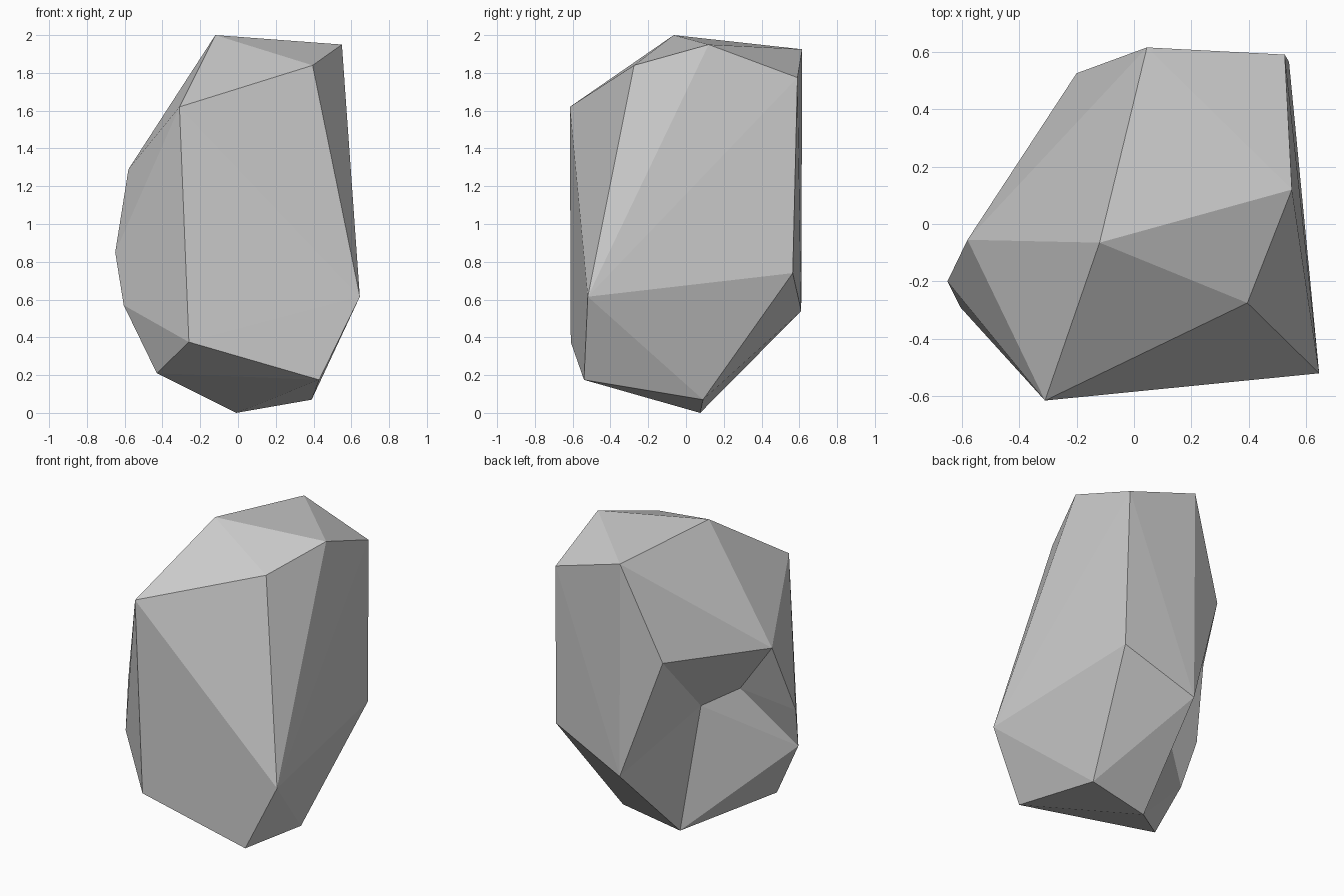
import bpy
import bmesh
from mathutils import Vector

cube = bpy.data.objects.get("Cube")
if cube:
    bpy.data.objects.remove(cube, do_unlink=True)

# Stone colour
stone = bpy.data.materials.new("light grey stone")
stone.use_nodes = True
grey = (0.6, 0.6, 0.6, 1)
stone.diffuse_color = grey
stone.node_tree.nodes["Principled BSDF"].inputs["Base Color"].default_value = grey

# Outer corners of the boulder
corners = {
    "peak": (-.12, -.065, 2),
    "crown_left": (.55, .12, 1.95),
    "crown_front": (.395, -.275, 1.84),
    "brow": (-.31, -.615, 1.62),
    "crown_back": (.045, .615, 1.925),
    "shoulder_back": (.525, .59, 1.775),
    "hip_back": (.54, .565, .74),
    "hip_front": (.645, -.52, .615),
    "chin": (-.26, -.61, .375),
    "toe_front": (.43, -.54, .175),
    "toe_left": (.39, .09, .07),
    "notch_top": (-.2, .525, 1.31),
    "notch_side": (-.58, -.055, 1.29),
    "cheek": (-.65, -.2, .85),
    "ledge": (-.605, -.29, .57),
    "heel": (-.43, -.32, .21),
    "base": (-.01, .075, 0),
    "tail": (.05, .61, .54),
}
# Inner corners of the broken notch
inner = {"deep": (-.12, .018, .82), "shallow": (-.31, -.114, .934)}

bm = bmesh.new()
v = {name: bm.verts.new(Vector(p)) for name, p in corners.items()}
bmesh.ops.convex_hull(bm, input=list(bm.verts))

# Open the hull around the notch
rim = {v[n] for n in ("notch_top", "notch_side", "cheek", "ledge", "heel", "base", "tail")}
opening = [f for f in bm.faces if all(c in rim for c in f.verts)]
bmesh.ops.delete(bm, geom=opening, context='FACES')

# Line the notch with fans around its inner corners
v.update({name: bm.verts.new(Vector(p)) for name, p in inner.items()})


def fan(centre, *ring):
    for a, b in zip(ring, ring[1:]):
        bm.faces.new((v[centre], v[a], v[b]))


fan("shallow", "deep", "notch_top", "notch_side", "cheek", "ledge", "deep")
fan("deep", "ledge", "base", "tail", "notch_top")
fan("heel", "base", "ledge")

bmesh.ops.recalc_face_normals(bm, faces=list(bm.faces))
mesh = bpy.data.meshes.new("boulder")
bm.to_mesh(mesh)
bm.free()
mesh.materials.append(stone)
boulder = bpy.data.objects.new("boulder", mesh)
bpy.context.collection.objects.link(boulder)
